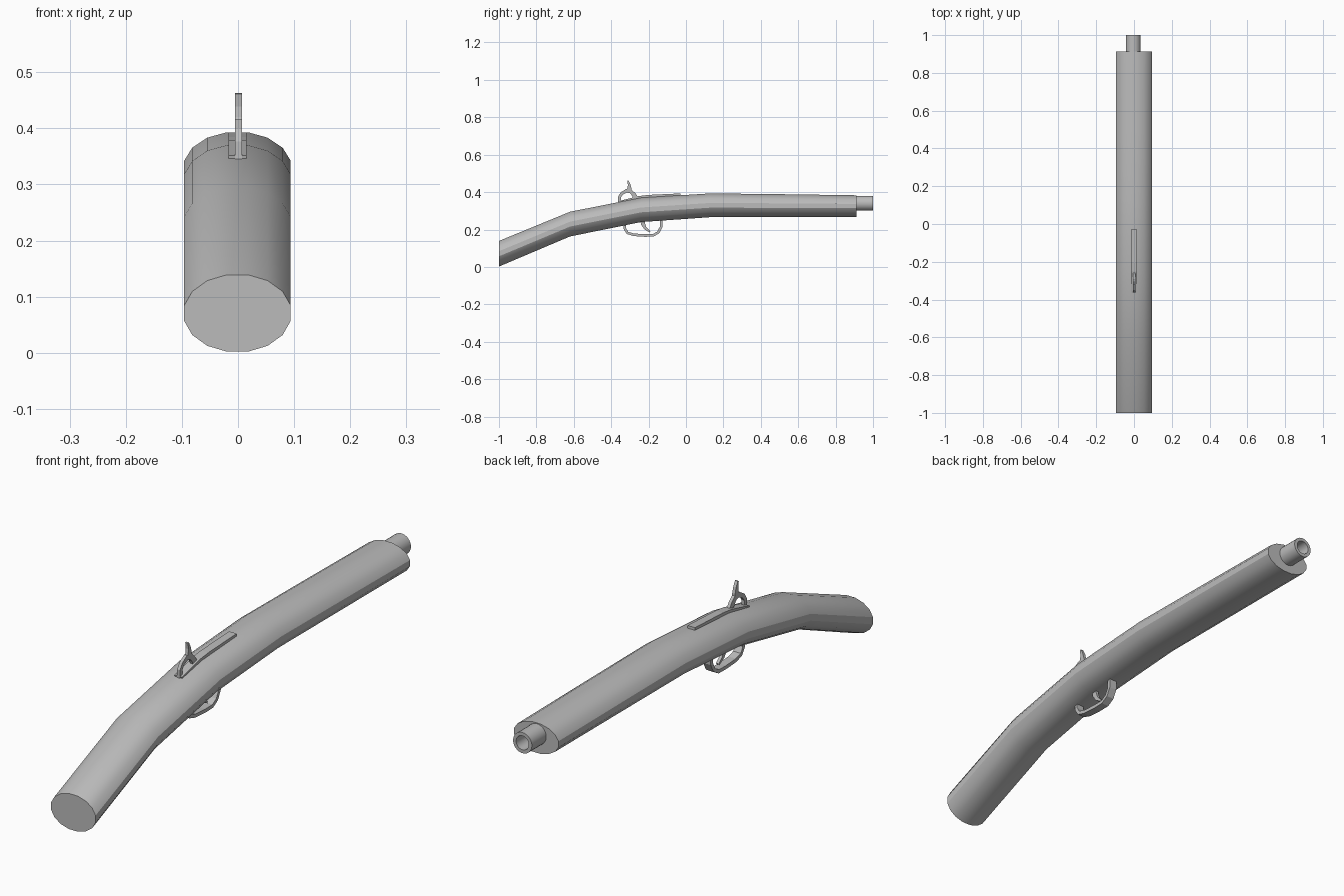
import bpy, bmesh, math
from mathutils import Vector

if "Cube" in bpy.data.objects:
    bpy.data.objects.remove(bpy.data.objects["Cube"])

grey = bpy.data.materials.new("plain grey")
grey.use_nodes = True
grey.diffuse_color = (0.5, 0.5, 0.5, 1)
grey.node_tree.nodes["Principled BSDF"].inputs["Base Color"].default_value = (0.5, 0.5, 0.5, 1)


def finish(name, bm, smooth=None):
    bmesh.ops.recalc_face_normals(bm, faces=bm.faces)
    mesh = bpy.data.meshes.new(name)
    bm.to_mesh(mesh)
    bm.free()
    mesh.materials.append(grey)
    obj = bpy.data.objects.new(name, mesh)
    bpy.context.collection.objects.link(obj)
    if smooth:
        bpy.ops.object.select_all(action="DESELECT")
        obj.select_set(True)
        bpy.context.view_layer.objects.active = obj
        bpy.ops.object.shade_smooth_by_angle(angle=math.radians(smooth))
    return obj


def loft(name, sections, sides, cx):
    """Capped tube through upright ellipses: (y, z, x radius, z radius)."""
    bm = bmesh.new()
    rings = []
    for y, z, rx, rz in sections:
        angles = [2 * math.pi * (i + 0.5) / sides for i in range(sides)]
        rings.append([bm.verts.new((cx + rx * math.cos(a), y, z + rz * math.sin(a)))
                      for a in angles])
    for a, b in zip(rings, rings[1:]):
        for i in range(sides):
            j = (i + 1) % sides
            bm.faces.new((a[i], a[j], b[j], b[i]))
    bm.faces.new(rings[0])
    bm.faces.new(rings[-1])
    return finish(name, bm, 30)


def ribbon(name, path, cx, half_width):
    """Bar following a side path of (y, z, thickness)."""
    bm = bmesh.new()
    pts = [Vector((0, y, z)) for y, z, t in path]
    rings = []
    for i, p in enumerate(pts):
        d = (pts[min(i + 1, len(pts) - 1)] - pts[max(i - 1, 0)]).normalized()
        n = Vector((0, -d.z, d.y)) * path[i][2] / 2
        rings.append([bm.verts.new(p + n * s + Vector((cx + half_width * w, 0, 0)))
                      for w, s in ((-1, -1), (1, -1), (1, 1), (-1, 1))])
    for a, b in zip(rings, rings[1:]):
        for i in range(4):
            j = (i + 1) % 4
            bm.faces.new((a[i], a[j], b[j], b[i]))
    bm.faces.new(rings[0])
    bm.faces.new(rings[-1])
    return finish(name, bm)


# Bent wooden body: (y, bottom, top)
outline = [(-1, 0.002, 0.139), (-0.62, 0.163, 0.295), (-0.24, 0.24, 0.37),
           (0.13, 0.266, 0.393), (0.5, 0.267, 0.389), (0.912, 0.268, 0.383)]
k = math.cos(math.pi / 16)
loft("stock", [(y, (b + t) / 2, 0.095 / k, (t - b) / 2 / k) for y, b, t in outline], 16, -0.001)

# Hollow muzzle: outer wall, rim and deep bore
loft("barrel", [(y, 0.34, r, r) for y, r in
                ((0.6, 0.04), (1, 0.04), (1, 0.027), (0.62, 0.027))], 24, -0.004)

# Plate along the top of the body
ribbon("top_plate", [(-0.36, 0.345, 0.014), (-0.25, 0.371, 0.016),
                     (-0.2, 0.377, 0.016), (-0.03, 0.386, 0.014)], -0.001, 0.016)

# Hammer: arch standing on the plate with a tapered horn
ribbon("hammer_arch", [(-0.355, 0.345, 0.016), (-0.355, 0.375, 0.016), (-0.343, 0.393, 0.016),
                       (-0.318, 0.407, 0.02), (-0.295, 0.403, 0.02),
                       (-0.279, 0.387, 0.022), (-0.27, 0.37, 0.026)], 0.001, 0.006)
ribbon("hammer_horn", [(-0.306, 0.4, 0.034), (-0.302, 0.42, 0.022),
                       (-0.304, 0.44, 0.014), (-0.311, 0.462, 0.006)], 0.001, 0.006)

# Trigger guard and trigger beneath the body
ribbon("trigger_guard", [(-0.328, 0.235, 0.014), (-0.327, 0.205, 0.014), (-0.313, 0.182, 0.014),
                         (-0.28, 0.172, 0.014), (-0.22, 0.168, 0.014), (-0.175, 0.169, 0.014),
                         (-0.148, 0.185, 0.014), (-0.133, 0.214, 0.014),
                         (-0.131, 0.255, 0.014)], -0.001, 0.016)
ribbon("trigger", [(-0.232, 0.255, 0.026), (-0.23, 0.23, 0.022),
                   (-0.217, 0.206, 0.015), (-0.192, 0.187, 0.007)], -0.001, 0.006)
